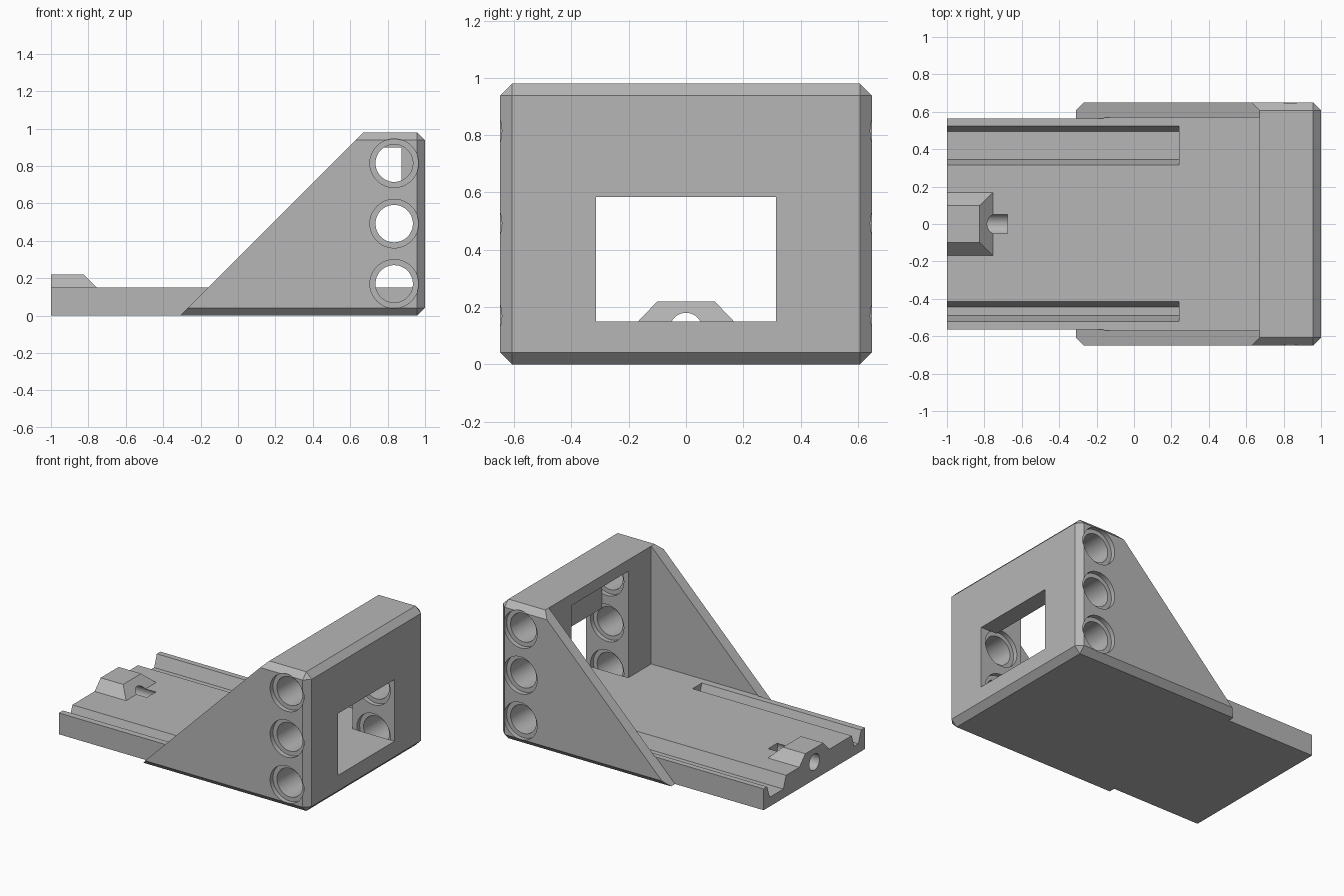
import bpy, bmesh, math
from mathutils import Matrix, Vector

if "Cube" in bpy.data.objects:
    bpy.data.objects.remove(bpy.data.objects["Cube"], do_unlink=True)

grey = bpy.data.materials.new("mid_grey")
grey.use_nodes = True
colour = (0.47, 0.47, 0.47, 1)
grey.diffuse_color = colour
grey.node_tree.nodes["Principled BSDF"].inputs["Base Color"].default_value = colour


def finish(name, bm):
    bmesh.ops.recalc_face_normals(bm, faces=bm.faces)
    mesh = bpy.data.meshes.new(name)
    bm.to_mesh(mesh)
    bm.free()
    mesh.materials.append(grey)
    obj = bpy.data.objects.new(name, mesh)
    bpy.context.collection.objects.link(obj)
    return obj


def box(name, x, y, z, chamfer=0):
    bm = bmesh.new()
    bmesh.ops.create_cube(bm, size=1)
    for v in bm.verts:
        v.co = Vector([r[0] if c < 0 else r[1] for c, r in zip(v.co, (x, y, z))])
    if chamfer:
        bmesh.ops.bevel(bm, geom=bm.edges[:], offset=chamfer, segments=1, affect='EDGES')
    return finish(name, bm)


def prism(name, points, axis, lo, hi):
    """Extrude a profile; points are (x, z) for axis y and (y, z) for axis x."""
    bm = bmesh.new()
    place = (lambda a, b: (a, lo, b)) if axis == 'Y' else (lambda a, b: (lo, a, b))
    face = bm.faces.new([bm.verts.new(place(a, b)) for a, b in points])
    moved = bmesh.ops.extrude_face_region(bm, geom=[face])["geom"]
    step = Vector((0, hi - lo, 0)) if axis == 'Y' else Vector((hi - lo, 0, 0))
    bmesh.ops.translate(bm, vec=step, verts=[g for g in moved if isinstance(g, bmesh.types.BMVert)])
    return finish(name, bm)


def cylinder(name, radius, centre, length, axis):
    bm = bmesh.new()
    bmesh.ops.create_cone(bm, cap_ends=True, segments=48, radius1=radius, radius2=radius, depth=length)
    turn = Matrix.Rotation(math.pi / 2, 4, 'X' if axis == 'Y' else 'Y')
    bmesh.ops.transform(bm, matrix=Matrix.Translation(centre) @ turn, verts=bm.verts)
    return finish(name, bm)


def combine(target, other, operation='DIFFERENCE'):
    mod = target.modifiers.new("combine", 'BOOLEAN')
    mod.solver = 'EXACT'
    mod.operation = operation
    mod.object = other
    bpy.context.view_layer.objects.active = target
    bpy.ops.object.modifier_apply(modifier=mod.name)
    bpy.data.objects.remove(other, do_unlink=True)


# Chamfered block, sloped to leave the two side gussets
bracket = box("bracket", (-0.9, 1), (-0.65, 0.65), (0, 0.98), 0.042)
combine(bracket, prism("slope_cutter", [(-0.81, -0.5), (0.99, 1.3), (-2, 1.3), (-2, -0.5)], 'Y', -1, 1))

# Base plate, then clear the space between the gussets
combine(bracket, box("base_plate", (-1, 0.4), (-0.565, 0.565), (0, 0.25)), 'UNION')
combine(bracket, box("inside_cutter", (-2, 0.67), (-0.57, 0.57), (0.15, 2)))

# Pocket in the upright and the window through its outer wall
combine(bracket, box("pocket_cutter", (0.5, 0.875), (-0.315, 0.315), (0.15, 0.9)))
combine(bracket, box("window_cutter", (0.8, 1.2), (-0.315, 0.315), (0.15, 0.585)))

# Tapered grooves along the plate
for low, high in ((0.315, 0.525), (-0.52, -0.415)):
    profile = [(low, 0.15), (low + 0.03, 0.065), (high - 0.03, 0.065), (high, 0.15), (high, 0.3), (low, 0.3)]
    combine(bracket, prism("groove_cutter", profile, 'X', -1.2, 0.24))

# Tapered boss with a bore along its length
boss = box("boss", (-1, -0.705), (-0.215, 0.215), (0.1, 0.22))
for v in boss.data.vertices:
    if v.co.z > 0.2:
        v.co.y = math.copysign(0.1, v.co.y)
        v.co.x = min(v.co.x, -1) if v.co.x < -0.9 else -0.825
combine(bracket, boss, 'UNION')
combine(bracket, cylinder("bore_cutter", 0.057, (-0.975, 0, 0.123), 0.6, 'X'))

# Counterbored holes on both sides of the upright
for side in (-1, 1):
    for z in (0.17, 0.492, 0.815):
        for radius, near, far in ((0.1, 0.314, 0.8), (0.13, 0.314, 0.347), (0.13, 0.617, 0.8)):
            centre = (0.835, side * (near + far) / 2, z)
            combine(bracket, cylinder("hole_cutter", radius, centre, far - near, 'Y'))

# Smooth the bores, keep the edges sharp
bpy.ops.object.select_all(action='DESELECT')
bracket.select_set(True)
bpy.context.view_layer.objects.active = bracket
bpy.ops.object.shade_smooth_by_angle(angle=math.radians(25))
